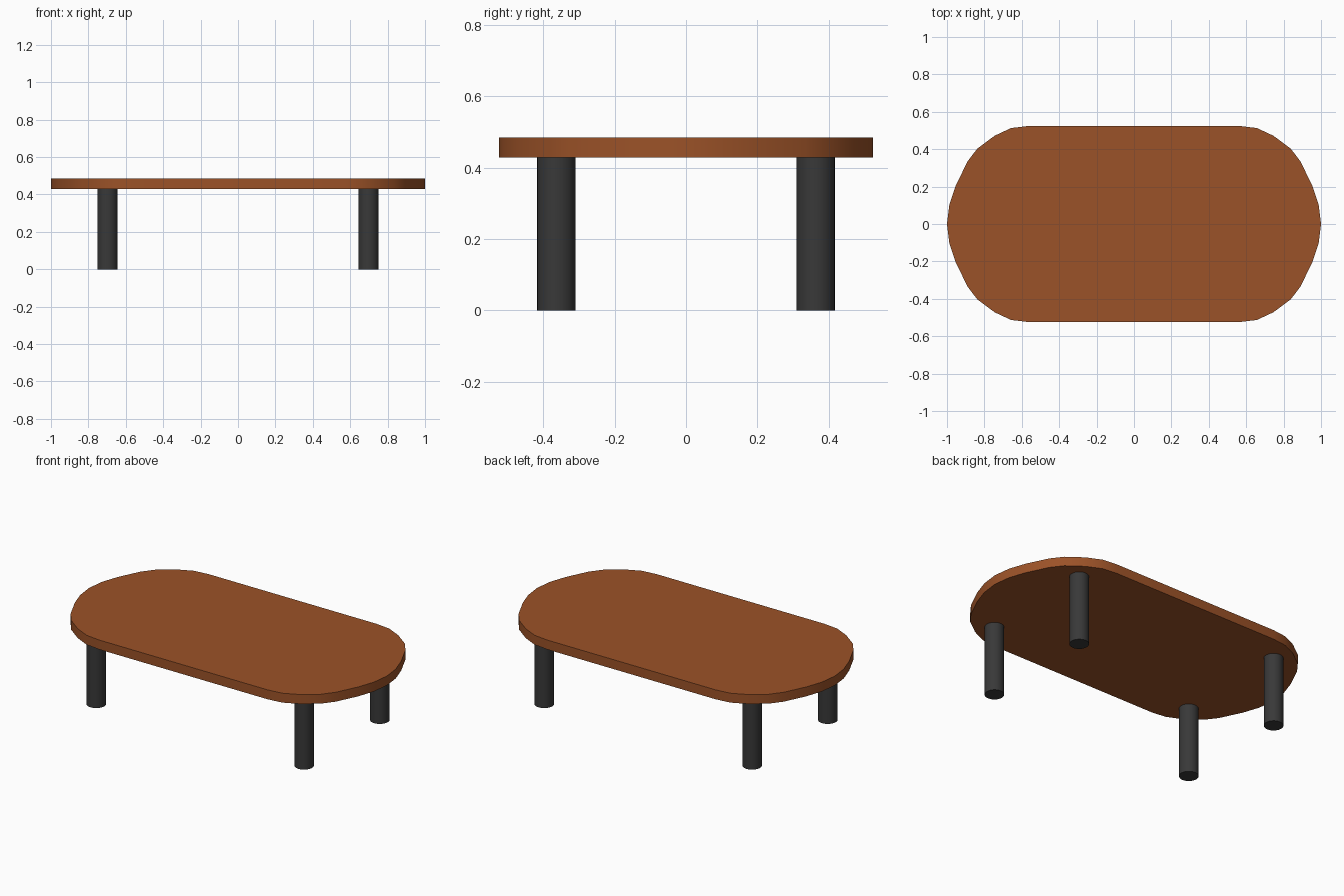
import bpy, bmesh, math

if "Cube" in bpy.data.objects:
    bpy.data.objects.remove(bpy.data.objects["Cube"])


def material(name, rgb):
    m = bpy.data.materials.new(name)
    m.diffuse_color = (*rgb, 1)
    m.use_nodes = True
    m.node_tree.nodes["Principled BSDF"].inputs["Base Color"].default_value = m.diffuse_color
    return m


def smooth(obj):
    bpy.ops.object.select_all(action='DESELECT')
    obj.select_set(True)
    bpy.context.view_layer.objects.active = obj
    bpy.ops.object.shade_smooth_by_angle(angle=math.radians(35))


wood = material("brown_wood", (0.33, 0.085, 0.021))
black = material("dark_grey", (0.04, 0.04, 0.04))

TOP, UNDER = 0.485, 0.428

# Tabletop: one quarter of the rounded outline, mirrored around
quarter = [(1.0, 0.0), (0.987, 0.105), (0.953, 0.205), (0.89, 0.335),
           (0.838, 0.403), (0.745, 0.472), (0.657, 0.513), (0.565, 0.524)]
half = quarter + [(-x, y) for x, y in reversed(quarter)]
outline = half + [(x, -y) for x, y in reversed(half[1:-1])]

bm = bmesh.new()
face = bm.faces.new([bm.verts.new((x, y, UNDER)) for x, y in outline])
ext = bmesh.ops.extrude_face_region(bm, geom=[face])
for v in ext["geom"]:
    if isinstance(v, bmesh.types.BMVert):
        v.co.z = TOP
bmesh.ops.recalc_face_normals(bm, faces=bm.faces[:])
mesh = bpy.data.meshes.new("tabletop")
bm.to_mesh(mesh)
bm.free()
tabletop = bpy.data.objects.new("tabletop", mesh)
bpy.context.collection.objects.link(tabletop)
mesh.materials.append(wood)
smooth(tabletop)

# Four round legs
for side, sx in (("left", -1), ("right", 1)):
    for end, sy in (("front", -1), ("back", 1)):
        bpy.ops.mesh.primitive_cylinder_add(
            vertices=32, radius=0.054, depth=UNDER,
            location=(sx * 0.698, sy * 0.363, UNDER / 2))
        leg = bpy.context.object
        leg.name = f"{end}_{side}_leg"
        leg.data.materials.append(black)
        smooth(leg)
